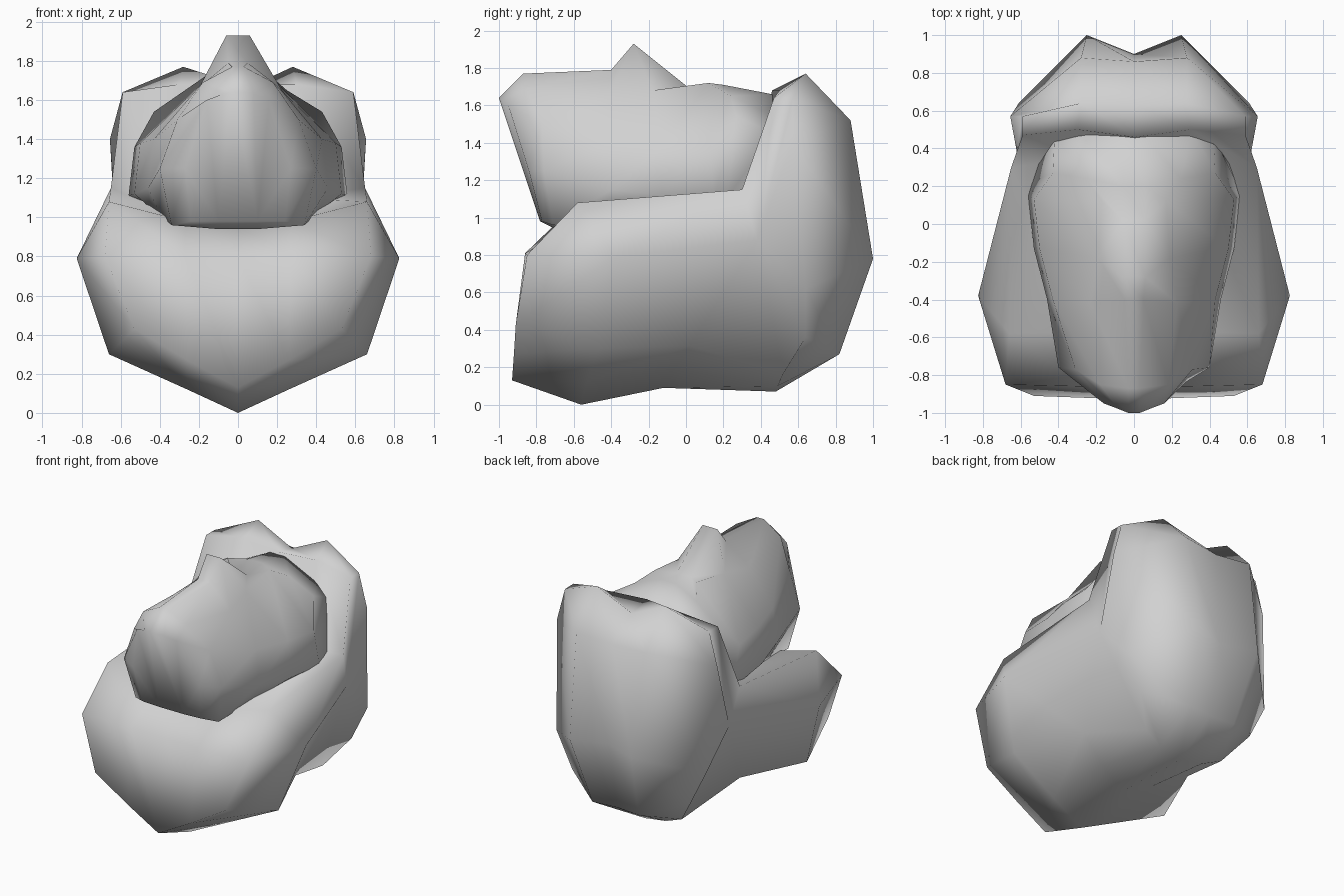
import bpy
import bmesh
import math

default_cube = bpy.data.objects.get("Cube")
if default_cube:
    bpy.data.objects.remove(default_cube, do_unlink=True)

# One plain grey for everything
grey = bpy.data.materials.new("plain_grey")
grey.use_nodes = True
colour = (.64, .64, .64, 1)
grey.diffuse_color = colour
grey.node_tree.nodes["Principled BSDF"].inputs["Base Color"].default_value = colour


def bridge(bm, first, second):
    """Join two closed loops of equal length with quads."""
    count = len(first)
    for i in range(count):
        j = (i + 1) % count
        bm.faces.new((first[i], first[j], second[j], second[i]))


def add_loop(bm, points):
    return [bm.verts.new(point) for point in points]


def flip(points):
    return [(-x, y, z) for x, y, z in points]


def finish(bm, name):
    """Turn the bmesh into a smooth shaded object."""
    bmesh.ops.triangulate(bm, faces=[f for f in bm.faces if len(f.verts) > 4])
    bmesh.ops.recalc_face_normals(bm, faces=bm.faces)
    mesh = bpy.data.meshes.new(name)
    bm.to_mesh(mesh)
    bm.free()
    mesh.materials.append(grey)
    part = bpy.data.objects.new(name, mesh)
    bpy.context.collection.objects.link(part)
    bpy.ops.object.select_all(action='DESELECT')
    part.select_set(True)
    bpy.context.view_layer.objects.active = part
    bpy.ops.object.shade_smooth_by_angle(angle=math.radians(120))
    return part


# Seat shell: side profiles lofted across the width. Each profile runs along
# the underside, up the back, over the top, down to the seat and to the front.
centre_profile = [(-.93, .13), (-.56, 0), (-.12, .09), (.48, .07), (.8, .27),
                  (.9, .78), (.86, 1.5), (.63, 1.64), (.46, 1.68), (.35, 1.05),
                  (-.56, .95), (-.85, .8)]
lobe_profile = [(.26, -.92, .27), (.26, -.53, .12), (.22, -.07, .19),
                (.18, .49, .1), (.19, .82, .27), (.25, 1, .78),
                (.28, .88, 1.52), (.28, .64, 1.77), (.3, .5, 1.68),
                (.28, .35, 1.1), (.27, -.57, .98), (.27, -.86, .81)]
side_profile = [(.53, -.91, .43), (.66, -.47, .3), (.455, .02, .315),
                (.33, .52, .165), (.48, .64, .36), (.61, .64, .62),
                (.655, .57, 1.4), (.59, .57, 1.64), (.59, .47, 1.64),
                (.65, .3, 1.15), (.66, -.58, 1.08), (.68, -.85, .8)]
centre = [(0, y, z) for y, z in centre_profile]

shell = bmesh.new()
loops = [add_loop(shell, points) for points in
         (flip(side_profile), flip(lobe_profile), centre,
          lobe_profile, side_profile)]
for first, second in zip(loops, loops[1:]):
    bridge(shell, first, second)

# Bulging flanks: a wide point under the arm and a flatter one by the back
for sign, rim in ((-1, loops[0]), (1, loops[-1])):
    arm_bulge = shell.verts.new((sign * .825, -.38, .79))
    back_bulge = shell.verts.new((sign * .62, .38, .88))
    count = len(rim)
    hubs = [back_bulge if 3 <= i <= 9 else arm_bulge for i in range(count)]
    for i in range(count):
        j = (i + 1) % count
        corners = [rim[i], rim[j], hubs[j]]
        if hubs[i] is not hubs[j]:
            corners.append(hubs[i])
        shell.faces.new(corners)
finish(shell, "seat_shell")

# Seated mass: half rings from the underside to the crest, front to back
half_rings = [
    [(.1, -.78, .98), (.24, -.77, .98), (.27, -.84, 1.25),
     (.16, -.95, 1.6), (.08, -.98, 1.63), (.03, -1, 1.64)],
    [(.1, -.7, .94), (.34, -.71, .96), (.4, -.76, 1.25),
     (.31, -.77, 1.5), (.18, -.85, 1.69), (.03, -.87, 1.77)],
    [(.1, -.4, .94), (.4, -.4, 1.02), (.46, -.4, 1.15),
     (.43, -.4, 1.4), (.23, -.42, 1.64), (.05, -.4, 1.79)],
    [(.1, -.2, .94), (.45, -.15, 1.05), (.53, -.13, 1.12),
     (.5, -.13, 1.38), (.19, -.18, 1.68), (.06, -.28, 1.93)],
    [(.1, 0, .94), (.45, .1, 1.05), (.56, .15, 1.11),
     (.53, .13, 1.36), (.17, .12, 1.72), (.06, .02, 1.69)],
    [(.1, .25, .97), (.45, .25, 1.05), (.54, .22, 1.11),
     (.43, .27, 1.54), (.25, .24, 1.65), (.06, .2, 1.71)],
    [(.1, .45, 1), (.42, .43, 1.05), (.5, .33, 1.13),
     (.42, .47, 1.45), (.3, .5, 1.53), (.06, .46, 1.66)],
]
mass = bmesh.new()
rings = [add_loop(mass, half + flip(half)[::-1]) for half in half_rings]
for first, second in zip(rings, rings[1:]):
    bridge(mass, first, second)
mass.faces.new(rings[0])
mass.faces.new(rings[-1])
finish(mass, "seated_mass")
